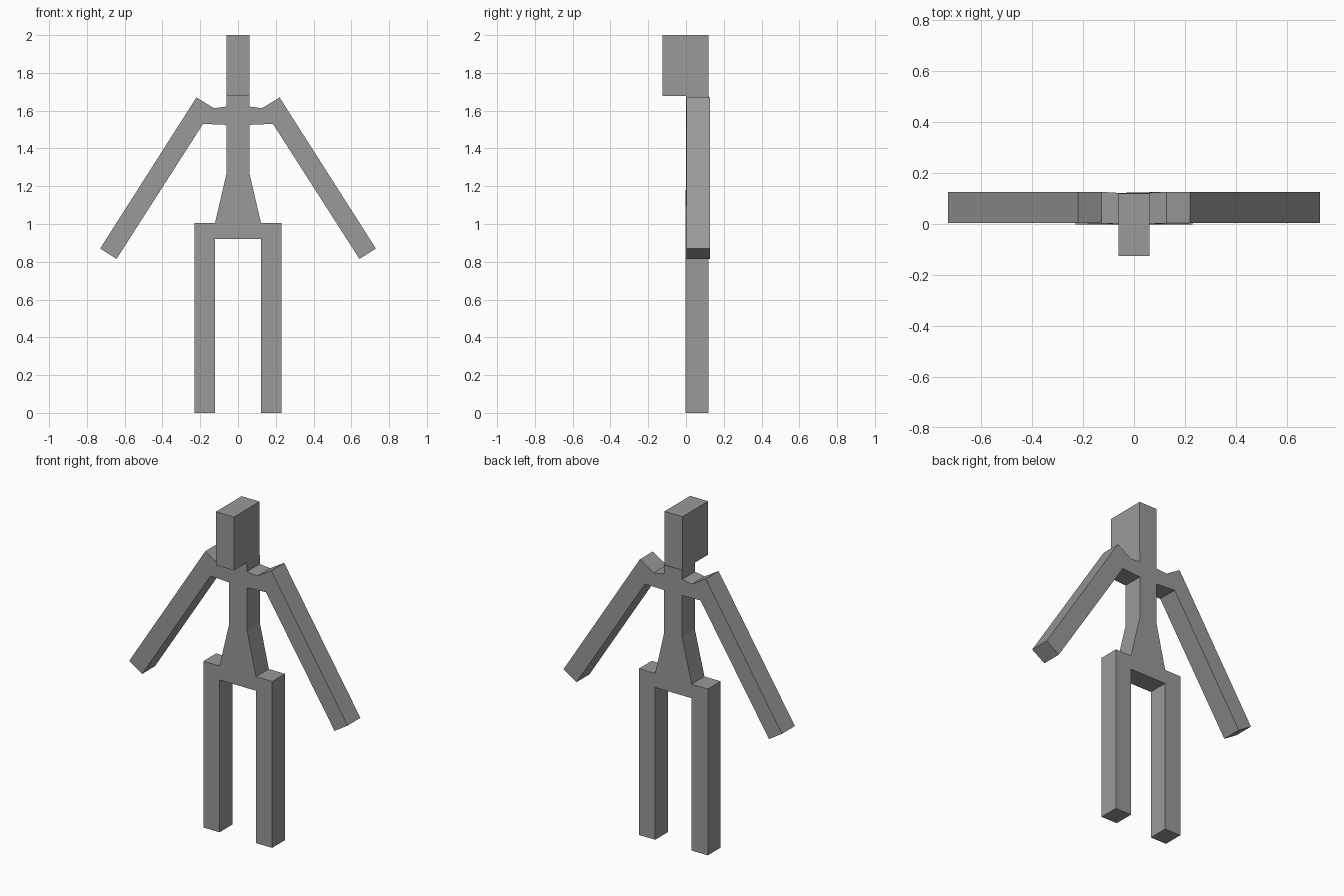
import bpy
import bmesh

if "Cube" in bpy.data.objects:
    bpy.data.objects.remove(bpy.data.objects["Cube"])

grey = bpy.data.materials.new("plain grey")
grey.diffuse_color = (0.32, 0.32, 0.32, 1)
grey.use_nodes = True
grey.node_tree.nodes["Principled BSDF"].inputs["Base Color"].default_value = grey.diffuse_color


def extrude_profile(name, points, y_range, skip=()):
    """Solid from an x-z outline; y_range(x, z) gives front and back depth."""
    bm = bmesh.new()
    front = [bm.verts.new((x, y_range(x, z)[0], z)) for x, z in points]
    back = [bm.verts.new((x, y_range(x, z)[1], z)) for x, z in points]
    bm.faces.new(front)
    bm.faces.new(back[::-1])
    n = len(points)
    for i in range(n):
        if i not in skip:
            j = (i + 1) % n
            bm.faces.new((front[i], back[i], back[j], front[j]))
    bmesh.ops.recalc_face_normals(bm, faces=bm.faces)
    mesh = bpy.data.meshes.new(name)
    bm.to_mesh(mesh)
    bm.free()
    mesh.materials.append(grey)
    obj = bpy.data.objects.new(name, mesh)
    bpy.context.collection.objects.link(obj)
    return obj


# Right half of the body outline, from crotch to neck
half = [
    (0.122, 0.92), (0.122, 0.0), (0.23, 0.0), (0.23, 1.005),    # leg and hip
    (0.122, 1.005), (0.06, 1.27), (0.06, 1.525),                # waist, chest
    (0.185, 1.53), (0.643, 0.815), (0.73, 0.87),                # arm and hand
    (0.22, 1.67), (0.127, 1.613), (0.06, 1.622), (0.06, 1.677), # shoulder, neck
]
outline = half + [(-x, z) for x, z in reversed(half)]


def body_depth(x, z):
    # arms sit a touch further back than the torso and legs
    if z > 0.5 and abs(x) > 0.125 and not 0.9 < z < 1.1:
        return 0.003, 0.126
    return (0.0, 0.122) if z > 1.1 else (-0.002, 0.12)


# The neck top stays open because the head covers it
extrude_profile("body", outline, body_depth, skip=(len(half) - 1,))

# Head block, reaching forward of the body
extrude_profile("head", [(-0.06, 1.677), (0.06, 1.677), (0.06, 2.0), (-0.06, 2.0)],
                lambda x, z: (-0.125, 0.12))
